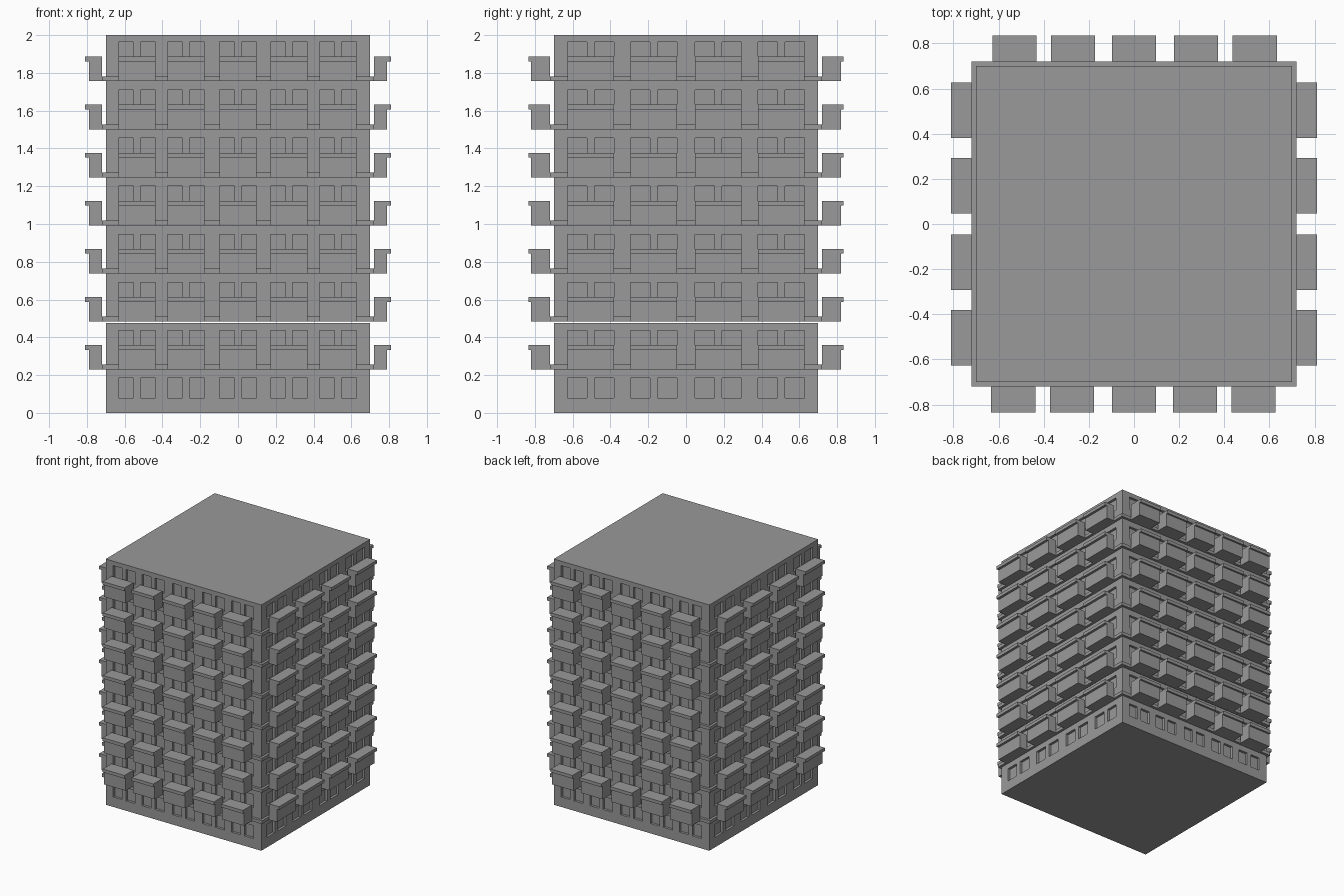
import bpy
import bmesh
from mathutils import Matrix, Vector
from math import pi

if "Cube" in bpy.data.objects:
    bpy.data.objects.remove(bpy.data.objects["Cube"], do_unlink=True)

HALF = 0.70          # half width of the tower
LEDGE = 0.72         # half width of the floor ledges
PITCH = 0.2543       # storey height
RECESS = 0.02        # window depth

# One concrete colour
concrete = bpy.data.materials.new("concrete_grey")
concrete.use_nodes = True
grey = (0.32, 0.32, 0.32, 1)
concrete.diffuse_color = grey
concrete.node_tree.nodes["Principled BSDF"].inputs["Base Color"].default_value = grey

# Bay centres, bay half width, window width, balcony depth, lip depth
front_wall = dict(bays=(-0.535, -0.275, 0, 0.27, 0.53), half=0.098, pane=0.08,
                  reach=0.82, lip=0.835)
side_wall = dict(bays=(-0.505, -0.17, 0.17, 0.505), half=0.123, pane=0.103,
                 reach=0.79, lip=0.81)


def finish(bm, name):
    bmesh.ops.recalc_face_normals(bm, faces=bm.faces)
    mesh = bpy.data.meshes.new(name)
    bm.to_mesh(mesh)
    bm.free()
    mesh.materials.append(concrete)
    obj = bpy.data.objects.new(name, mesh)
    bpy.context.collection.objects.link(obj)
    return obj


def add_box(bm, low, high, turn=Matrix()):
    low, high = Vector(low), Vector(high)
    size = Matrix.Diagonal((*(high - low), 1))
    bmesh.ops.create_cube(bm, size=1, matrix=turn @ Matrix.Translation((low + high) / 2) @ size)


def window_spans(wall):
    spans = []
    for c in wall["bays"]:
        spans.append((c - wall["half"], c - wall["half"] + wall["pane"]))
        spans.append((c + wall["half"] - wall["pane"], c + wall["half"]))
    return spans


def add_wall(bm, wall, turn, bottom, top, rows):
    """A wall grid whose window cells are pushed inward."""
    spans = window_spans(wall)
    us = sorted([-HALF, HALF] + [u for s in spans for u in s])
    zs = sorted([bottom, top] + [z for r in rows for z in r])
    grid = [[bm.verts.new(turn @ Vector((u, -HALF, z))) for u in us] for z in zs]
    panes = []
    for j in range(len(zs) - 1):
        for i in range(len(us) - 1):
            face = bm.faces.new((grid[j][i], grid[j][i + 1], grid[j + 1][i + 1], grid[j + 1][i]))
            if i % 2 and j % 2:
                panes.append(face)
    pushed = bmesh.ops.extrude_discrete_faces(bm, faces=panes)["faces"]
    inward = turn.to_3x3() @ Vector((0, RECESS, 0))
    bmesh.ops.translate(bm, verts=[v for f in pushed for v in f.verts], vec=inward)


def build_block(name, bottom, top, rows):
    bm = bmesh.new()
    for k in range(4):
        add_wall(bm, side_wall if k % 2 else front_wall,
                 Matrix.Rotation(k * pi / 2, 4, "Z"), bottom, top, rows)
    # Floor and roof caps
    for z in (bottom, top):
        bm.faces.new([bm.verts.new((x * HALF, y * HALF, z))
                      for x, y in ((-1, -1), (1, -1), (1, 1), (-1, 1))])
    bmesh.ops.remove_doubles(bm, verts=bm.verts, dist=0.0001)
    finish(bm, name)


# Tower walls, with a thin joint above the second storey
window_rows = [(0.08, 0.185)]
window_rows += [(0.332 + PITCH * i, 0.437 + PITCH * i) for i in range(7)]
build_block("lower_walls", 0, 0.477, window_rows[:2])
build_block("upper_walls", 0.484, 2, window_rows[2:])

# Floor ledges
bm = bmesh.new()
for i in range(7):
    z = 0.23 + PITCH * i
    add_box(bm, (-LEDGE, -LEDGE, z), (LEDGE, LEDGE, z + 0.026))
finish(bm, "floor_ledges")

# Balconies with an overhanging lip, on all four sides
for k, side in enumerate(("front", "right", "back", "left")):
    wall = side_wall if k % 2 else front_wall
    turn = Matrix.Rotation(k * pi / 2, 4, "Z")
    bm = bmesh.new()
    for i in range(7):
        z = 0.23 + PITCH * i
        for c in wall["bays"]:
            a, b = c - wall["half"], c + wall["half"]
            add_box(bm, (a, -wall["reach"], z), (b, -LEDGE, z + 0.104), turn)
            add_box(bm, (a, -wall["lip"], z + 0.104), (b, -LEDGE, z + 0.13), turn)
    finish(bm, side + "_balconies")
